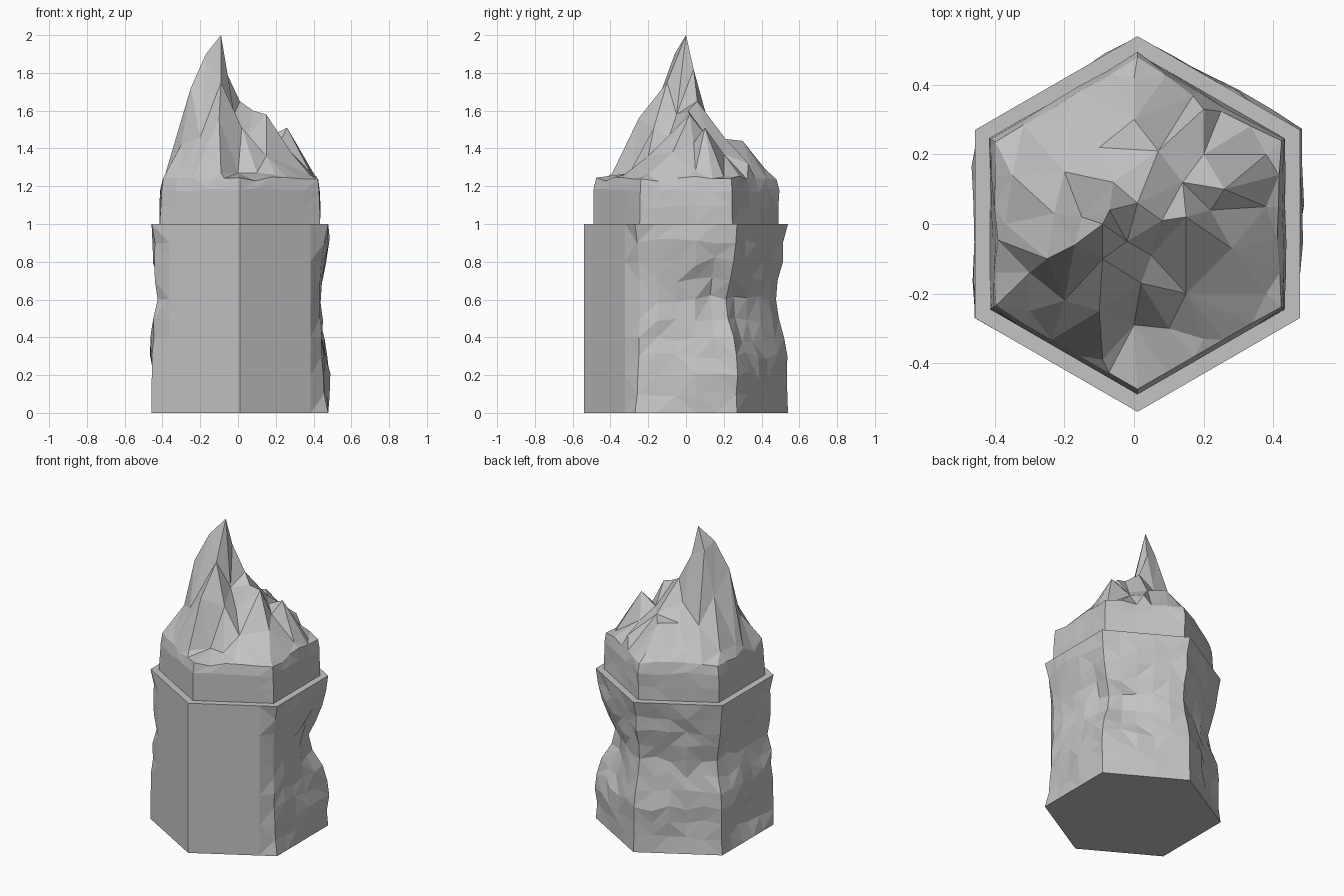
import bpy, bmesh, math, random
from mathutils import Vector, geometry, noise

random.seed(7)
if "Cube" in bpy.data.objects:
    bpy.data.objects.remove(bpy.data.objects["Cube"], do_unlink=True)

CENTRE = Vector((0.01, 0, 0))
COLUMNS = 5          # columns on each side of the hexagon

stone = bpy.data.materials.new("grey_stone")
stone.use_nodes = True
stone.diffuse_color = (0.55, 0.55, 0.55, 1)
bsdf = next(n for n in stone.node_tree.nodes if n.type == "BSDF_PRINCIPLED")
bsdf.inputs["Base Color"].default_value = stone.diffuse_color


def corner(k, radius):
    angle = math.radians(60 * k - 90)
    return Vector((math.cos(angle), math.sin(angle), 0)) * radius


def weathering(p, out):
    """Signed depth of the worn stone: a waist, a notched corner, dents and grit."""
    notch = 0.09 * max(0, out.dot(corner(2, 1))) ** 16
    waist = (0.035 + notch) * math.exp(-((p.z - 0.59) / 0.15) ** 2)
    dents = 0.035 * noise.noise(p * 3.2 + Vector((3, 8, 5)))
    return min(dents - waist - 0.012 + random.uniform(-0.01, 0.01), 0.012)


def hex_ring(radius, z, rough=0.0, lift=0.0):
    """Points round a hexagon; the two front sides stay flat."""
    points = []
    for side in range(6):
        for col in range(COLUMNS):
            p = corner(side, radius).lerp(corner(side + 1, radius), col / COLUMNS)
            p.z = z
            rocky = 1 <= side <= 4 or (side == 5 and col == 0)
            if rocky and rough:
                out = Vector((p.x, p.y, 0)).normalized()
                p += out * rough * weathering(p, out)
                if col:
                    p.z += random.uniform(-0.025, 0.025) * rough
            p.z += random.uniform(-lift, lift)
            points.append(p + CENTRE)
    return points


def skin(bm, rings):
    """Bridge successive rings with triangles and return the vertex rings."""
    loops = [[bm.verts.new(p) for p in ring] for ring in rings]
    for low, high in zip(loops, loops[1:]):
        for i in range(len(low)):
            j = (i + 1) % len(low)
            if random.random() < 0.5:
                bm.faces.new((low[i], low[j], high[j]))
                bm.faces.new((low[i], high[j], high[i]))
            else:
                bm.faces.new((low[i], low[j], high[i]))
                bm.faces.new((low[j], high[j], high[i]))
    return loops


def finish(bm, name):
    bmesh.ops.recalc_face_normals(bm, faces=bm.faces)
    mesh = bpy.data.meshes.new(name)
    bm.to_mesh(mesh)
    bm.free()
    mesh.materials.append(stone)
    obj = bpy.data.objects.new(name, mesh)
    bpy.context.collection.objects.link(obj)


# Lower column: flat front, weathered sides and back
bm = bmesh.new()
ROWS = 10
rings = [hex_ring(0.54, row / ROWS, 1 if 0 < row < ROWS else 0)
         for row in range(ROWS + 1)]
loops = skin(bm, rings)
bm.faces.new(list(reversed(loops[0])))
bm.faces.new(loops[-1])
finish(bm, "lower_column")

# Upper tier with the craggy peak rising from its rim
crags = [
    # summit
    (-.09, 0, 2), (-.17, -.06, 1.9), (-.15, .02, 1.86), (-.07, .04, 1.82),
    (.01, .06, 1.65), (-.09, -.1, 1.75), (-.02, -.05, 1.58),
    # left shoulder
    (-.25, -.1, 1.72), (-.2, -.22, 1.46), (-.3, -.14, 1.42), (-.37, 0, 1.28),
    (-.3, -.25, 1.3), (-.2, .15, 1.42), (-.35, .14, 1.28), (-.23, .03, 1.58),
    # front hollows and spurs
    (-.09, -.39, 1.27), (-.1, -.25, 1.56), (.02, -.17, 1.51), (0, -.29, 1.27),
    (.1, -.3, 1.27), (.2, -.33, 1.26), (.05, -.09, 1.46), (.15, -.2, 1.36),
    # right spurs
    (.15, .02, 1.58), (.26, .1, 1.51), (.22, .04, 1.43), (.14, .12, 1.45),
    (.08, .01, 1.6), (.38, -.2, 1.26), (.28, -.07, 1.38), (.38, .05, 1.28),
    # back ridge and slope
    (.2, .33, 1.32), (.2, .2, 1.37), (.07, .21, 1.45), (.38, .2, 1.25),
    (0, .3, 1.44), (-.06, .12, 1.53), (-.1, .22, 1.44), (-.2, .3, 1.31),
    (0, .42, 1.29),
]
bm = bmesh.new()
loops = skin(bm, [hex_ring(0.49, 1), hex_ring(0.49, 1.09, 0.3),
                  hex_ring(0.49, 1.18, 0.5, 0.008), hex_ring(0.475, 1.24, 0.4, 0.012)])
rim = loops[-1]
nodes = rim + [bm.verts.new(p) for p in crags]
flat = [v.co.to_2d() for v in nodes]
result = geometry.delaunay_2d_cdt(flat, [], [list(range(len(rim)))], 1, 1e-5)
for face in result[2]:
    bm.faces.new([nodes[result[3][i][0]] for i in face])
finish(bm, "craggy_peak")
